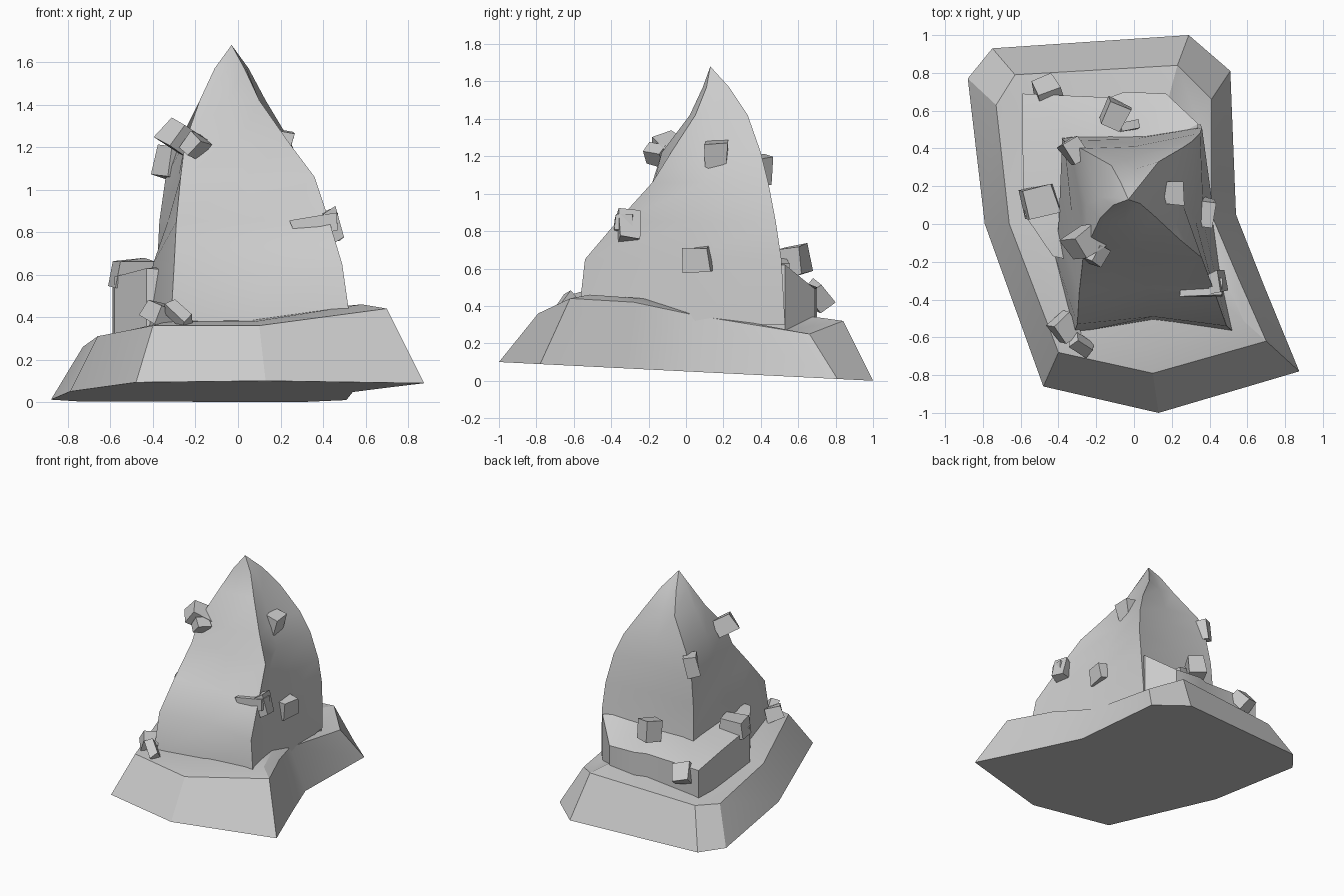
import bpy, bmesh, math, random
from mathutils import Vector, Euler

cube = bpy.data.objects.get("Cube")
if cube:
    bpy.data.objects.remove(cube, do_unlink=True)

stone = bpy.data.materials.new("grey stone")
stone.use_nodes = True
GREY = (0.6, 0.6, 0.6, 1)
stone.diffuse_color = GREY
stone.node_tree.nodes["Principled BSDF"].inputs["Base Color"].default_value = GREY


def finish(name, bm, angle):
    bmesh.ops.recalc_face_normals(bm, faces=bm.faces)
    mesh = bpy.data.meshes.new(name)
    bm.to_mesh(mesh)
    bm.free()
    mesh.materials.append(stone)
    obj = bpy.data.objects.new(name, mesh)
    bpy.context.collection.objects.link(obj)
    bpy.ops.object.select_all(action='DESELECT')
    obj.select_set(True)
    bpy.context.view_layer.objects.active = obj
    bpy.ops.object.shade_smooth_by_angle(angle=math.radians(angle))


def loft(name, rings, tip, angle):
    """Skin a stack of closed rings, flat below and fanned to a tip above."""
    bm = bmesh.new()
    loops = [[bm.verts.new(p) for p in ring] for ring in rings]
    n = len(loops[0])
    bm.faces.new(loops[0])
    for low, high in zip(loops, loops[1:]):
        for i in range(n):
            j = (i + 1) % n
            bm.faces.new((low[i], low[j], high[j], high[i]))
    top = bm.verts.new(tip)
    for i in range(n):
        bm.faces.new((loops[-1][i], loops[-1][(i + 1) % n], top))
    finish(name, bm, angle)


# Sloping plinth: outer foot, chamfered rim, and a terrace rising gently inside the rim
foot = [(-.75, .93), (.29, 1), (.51, .81), (.54, .05), (.69, -.33), (.875, -.78),
        (.13, -1), (-.48, -.86), (-.79, 0), (-.88, .77)]
rim = [(-.63, .79, .28), (.23, .84, .32), (.41, .66, .25), (.41, .05, .35), (.55, -.28, .42),
       (.7, -.62, .44), (.1, -.79, .36), (-.4, -.68, .36), (-.66, 0, .31), (-.73, .63, .26)]
terrace = [(x * .83, y * .83, z + .02) for x, y, z in rim]
loft("plinth", [[(x, y, .05 - .05 * y) for x, y in foot], rim, terrace], (0, 0, .4), 20)

# Rear ledge wrapping the back and the right side
ledge = [(-.59, .69, .5), (-.13, .67, .5), (-.05, .7, .5), (.17, .69, .49), (.34, .53, .62),
         (.3, .2, .62), (-.3, -.2, .62), (-.43, -.17, .63), (-.58, .05, .59), (-.59, .4, .55)]
loft("rear_ledge", [[(x, y, .25) for x, y, z in ledge], ledge], (-.1, .3, .66), 25)

# Peak: each ring runs front right, front, front left, left, back left, back, back right, right
levels = {
    .3: [(-.32, -.58), (.1, -.51), (.54, -.58), (.43, 0), (.35, .53), (0, .52), (-.38, .47), (-.44, -.1)],
    .65: [(-.3, -.53), (.1, -.49), (.49, -.54), (.37, 0), (.36, .51), (0, .45), (-.38, .45), (-.4, -.03)],
    .85: [(-.29, -.36), (.08, -.34), (.43, -.37), (.32, .04), (.35, .48), (0, .43), (-.37, .44), (-.33, .05)],
    1.06: [(-.27, -.18), (.03, -.17), (.36, -.18), (.26, .1), (.31, .44), (0, .41), (-.34, .42), (-.28, .1)],
    1.22: [(-.25, -.12), (0, -.13), (.24, -.08), (.19, .14), (.25, .4), (0, .36), (-.28, .4), (-.25, .1)],
    1.42: [(-.18, .03), (-.05, .02), (.1, .05), (.1, .15), (.13, .33), (0, .29), (-.12, .31), (-.18, .14)],
    1.57: [(-.11, .1), (-.04, .09), (.03, .11), (.04, .15), (.05, .23), (0, .21), (-.07, .22), (-.11, .14)],
}
loft("peak", [[(x, y, z) for x, y in ring] for z, ring in levels.items()], (-.03, .13, 1.68), 38)

# Loose boulders: irregular blocks half sunk in the stone
random.seed(4)


def boulder(name, place, size, turn):
    bm = bmesh.new()
    bmesh.ops.create_cube(bm, size=1)
    spin = Euler([math.radians(a) for a in turn])
    for v in bm.verts:
        p = Vector([c * s * random.uniform(.8, 1.1) for c, s in zip(v.co, size)])
        p.rotate(spin)
        v.co = p + Vector(place)
    finish(name, bm, 25)


boulder("boulder_brow", (-.27, -.1, 1.24), (.15, .14, .13), (20, 30, 40))
boulder("boulder_brow_chip", (-.2, -.16, 1.21), (.1, .08, .1), (40, 10, 60))
boulder("boulder_back_corner", (-.32, .39, 1.13), (.1, .13, .16), (5, 10, 35))
boulder("boulder_front_left", (.36, -.33, .83), (.22, .1, .09), (0, -12, 0))
boulder("boulder_front_left_chip", (.44, -.31, .83), (.07, .12, .16), (0, -15, 10))
boulder("boulder_front_foot", (-.37, -.55, .41), (.12, .13, .1), (20, 15, 40))
boulder("boulder_front_foot_chip", (-.28, -.64, .41), (.13, .06, .07), (30, 35, -35))
boulder("boulder_ledge_side", (-.5, .12, .6), (.18, .15, .14), (5, 0, 15))
boulder("boulder_ledge_back", (-.1, .58, .64), (.13, .13, .17), (10, 5, -25))
boulder("boulder_ledge_back_chip", (-.03, .52, .6), (.1, .05, .09), (0, 10, 10))
boulder("boulder_rear_foot", (-.46, .7, .45), (.13, .1, .14), (40, 10, 20))
boulder("boulder_left_high", (.18, .16, 1.21), (.14, .13, .15), (0, 15, -5))
boulder("boulder_left_low", (.37, .06, .65), (.1, .15, .13), (5, 5, -10))
